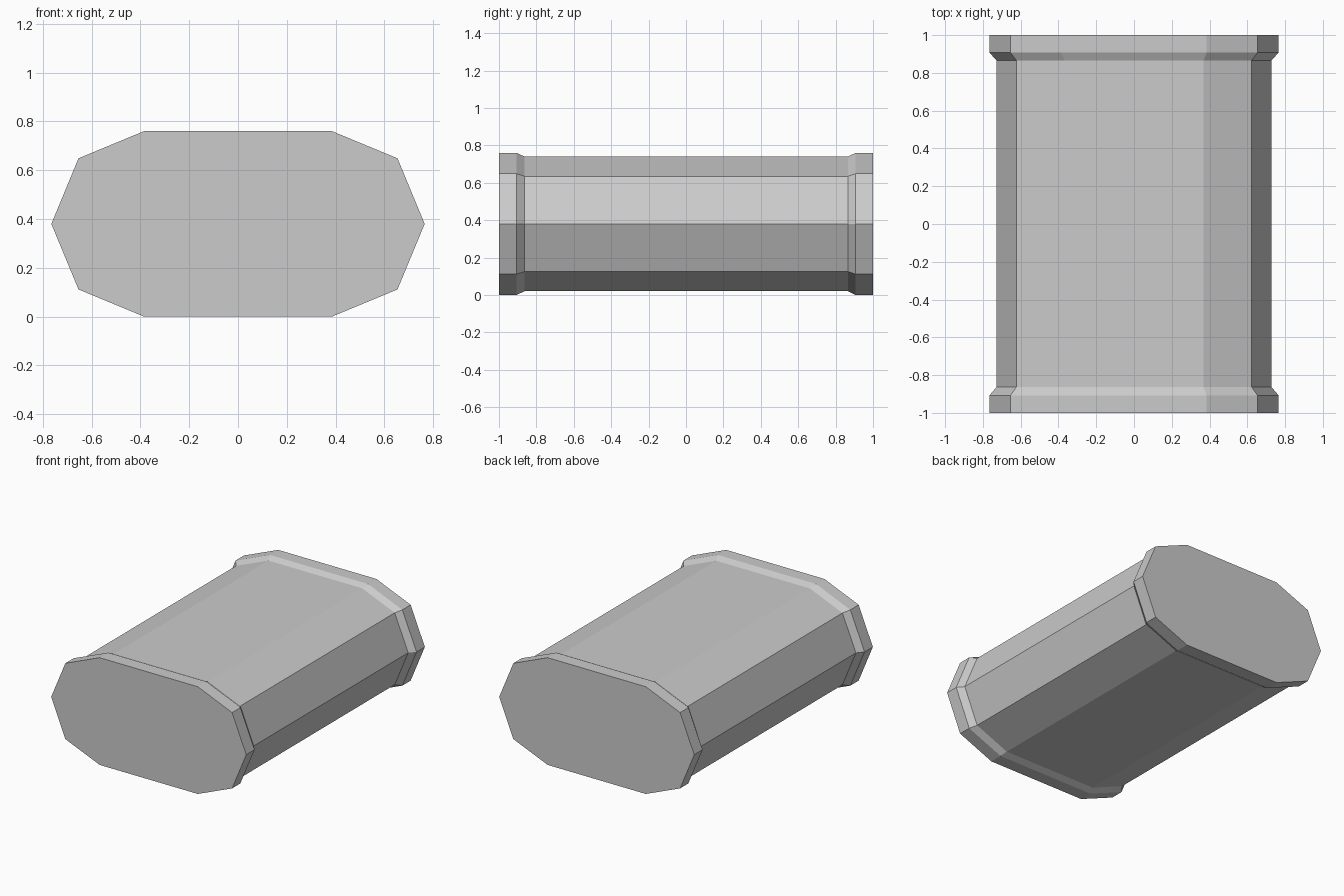
import bpy
import bmesh
import math

cube = bpy.data.objects.get("Cube")
if cube:
    bpy.data.objects.remove(cube, do_unlink=True)

CENTRE_Z = 0.38

# Single plain grey
grey = bpy.data.materials.new("plain grey")
grey.use_nodes = True
colour = (0.6, 0.6, 0.6, 1)
grey.diffuse_color = colour
grey.node_tree.nodes["Principled BSDF"].inputs["Base Color"].default_value = colour


def oval_ring(bm, y, half_flat, radius):
    """Ten-sided rounded oval: two half circles of four segments."""
    ring = []
    for side in (1, -1):
        for i in range(5):
            a = -math.pi / 2 + i * math.pi / 4
            x = side * (half_flat + radius * math.cos(a))
            z = CENTRE_Z + side * radius * math.sin(a)
            ring.append(bm.verts.new((x, y, z)))
    return ring


# Flanged oval body: wide end lips stepping in to a narrower barrel
lip, barrel = (0.385, 0.38), (0.368, 0.36)
stations = [(-1, lip), (-0.907, lip), (-0.863, barrel),
            (0.866, barrel), (0.907, lip), (1, lip)]

bm = bmesh.new()
rings = [oval_ring(bm, y, *size) for y, size in stations]
for a, b in zip(rings, rings[1:]):
    for i in range(len(a)):
        j = (i + 1) % len(a)
        bm.faces.new((a[i], a[j], b[j], b[i]))
bm.faces.new(rings[0])
bm.faces.new(rings[-1])
bmesh.ops.recalc_face_normals(bm, faces=bm.faces)

mesh = bpy.data.meshes.new("flanged_oval_body")
bm.to_mesh(mesh)
bm.free()
mesh.materials.append(grey)
body = bpy.data.objects.new("flanged_oval_body", mesh)
bpy.context.collection.objects.link(body)
